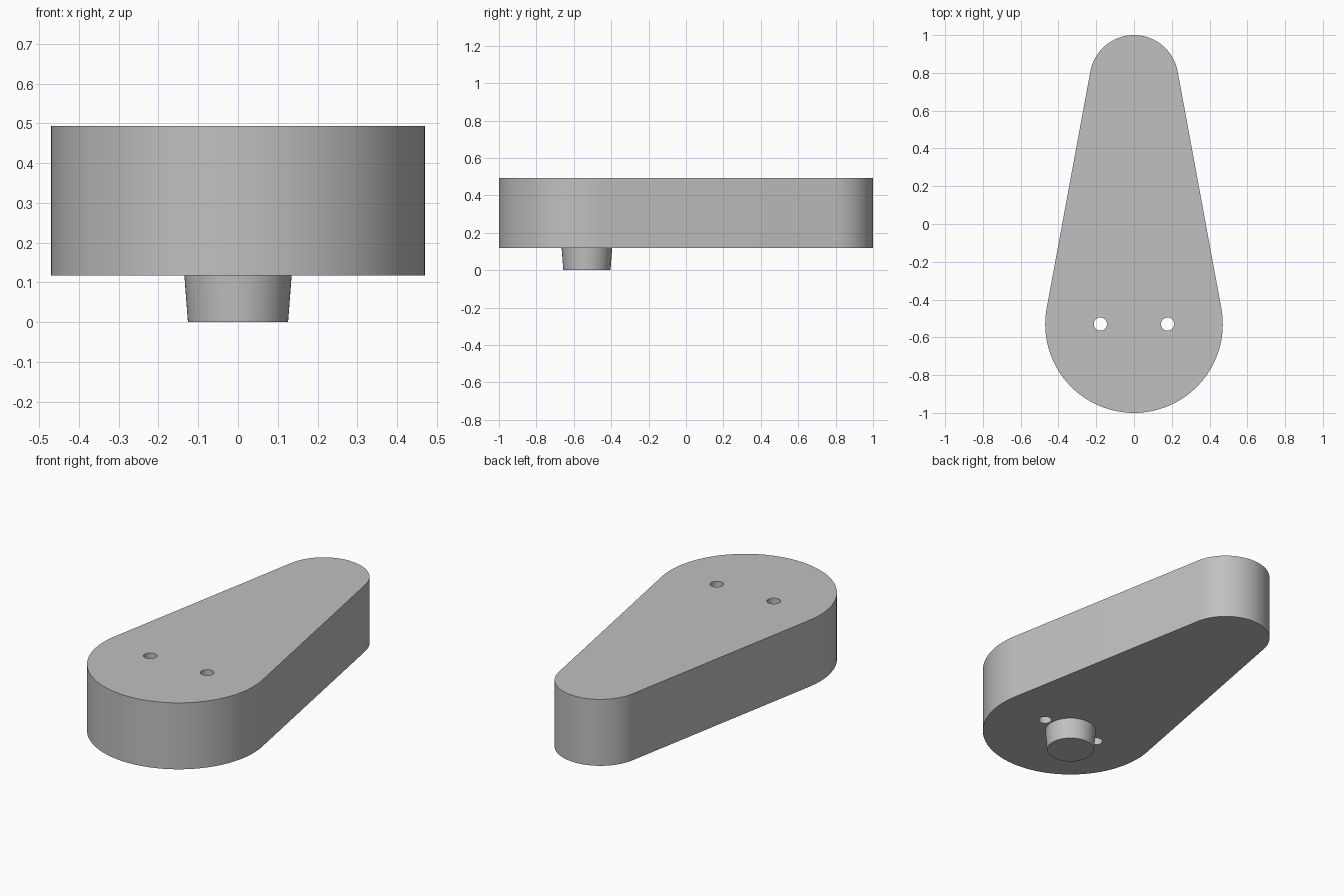
import bpy
import bmesh
import math

cube = bpy.data.objects.get("Cube")
if cube:
    bpy.data.objects.remove(cube)

# Key dimensions
BIG_Y, BIG_R = -0.53, 0.47
TIP_Y, TIP_R = 0.765, 0.235
BOTTOM, TOP = 0.118, 0.494
HOLE_X, HOLE_R = 0.178, 0.035

grey = bpy.data.materials.new("plain grey")
grey.use_nodes = True
colour = (0.53, 0.53, 0.53, 1)
grey.diffuse_color = colour
grey.node_tree.nodes["Principled BSDF"].inputs["Base Color"].default_value = colour


def arc(cx, cy, r, start, end, steps):
    """Points along an arc, both ends included."""
    angles = [start + (end - start) * i / steps for i in range(steps + 1)]
    return [(cx + r * math.cos(a), cy + r * math.sin(a)) for a in angles]


def finish(bm, name):
    bmesh.ops.recalc_face_normals(bm, faces=bm.faces)
    mesh = bpy.data.meshes.new(name)
    bm.to_mesh(mesh)
    bm.free()
    mesh.materials.append(grey)
    obj = bpy.data.objects.new(name, mesh)
    bpy.context.collection.objects.link(obj)
    bpy.ops.object.select_all(action="DESELECT")
    obj.select_set(True)
    bpy.context.view_layer.objects.active = obj
    bpy.ops.object.shade_smooth_by_angle(angle=math.radians(30))
    return obj


# Tapered arm: two arcs joined by tangent lines, with two through holes
tilt = math.asin((BIG_R - TIP_R) / (TIP_Y - BIG_Y))
outline = arc(0, TIP_Y, TIP_R, tilt, math.pi - tilt, 48)
outline += arc(0, BIG_Y, BIG_R, math.pi - tilt, math.tau + tilt, 72)
loops = [outline]
for side in (-1, 1):
    loops.append(arc(side * HOLE_X, BIG_Y, HOLE_R, 0, math.tau, 32)[:-1])

bm = bmesh.new()
edges = []
for loop in loops:
    verts = [bm.verts.new((x, y, BOTTOM)) for x, y in loop]
    edges += [bm.edges.new((verts[i - 1], v)) for i, v in enumerate(verts)]
bmesh.ops.triangle_fill(bm, edges=edges, use_beauty=True, normal=(0, 0, 1))
raised = bmesh.ops.extrude_face_region(bm, geom=bm.faces[:], use_keep_orig=True)
moved = [g for g in raised["geom"] if isinstance(g, bmesh.types.BMVert)]
bmesh.ops.translate(bm, verts=moved, vec=(0, 0, TOP - BOTTOM))
finish(bm, "tapered_arm")

# Slightly tapered round boss under the wide end
bm = bmesh.new()
bmesh.ops.create_cone(bm, cap_ends=True, segments=64, radius1=0.126,
                      radius2=0.135, depth=BOTTOM)
boss = finish(bm, "round_boss")
boss.location = (0, BIG_Y, BOTTOM / 2)
